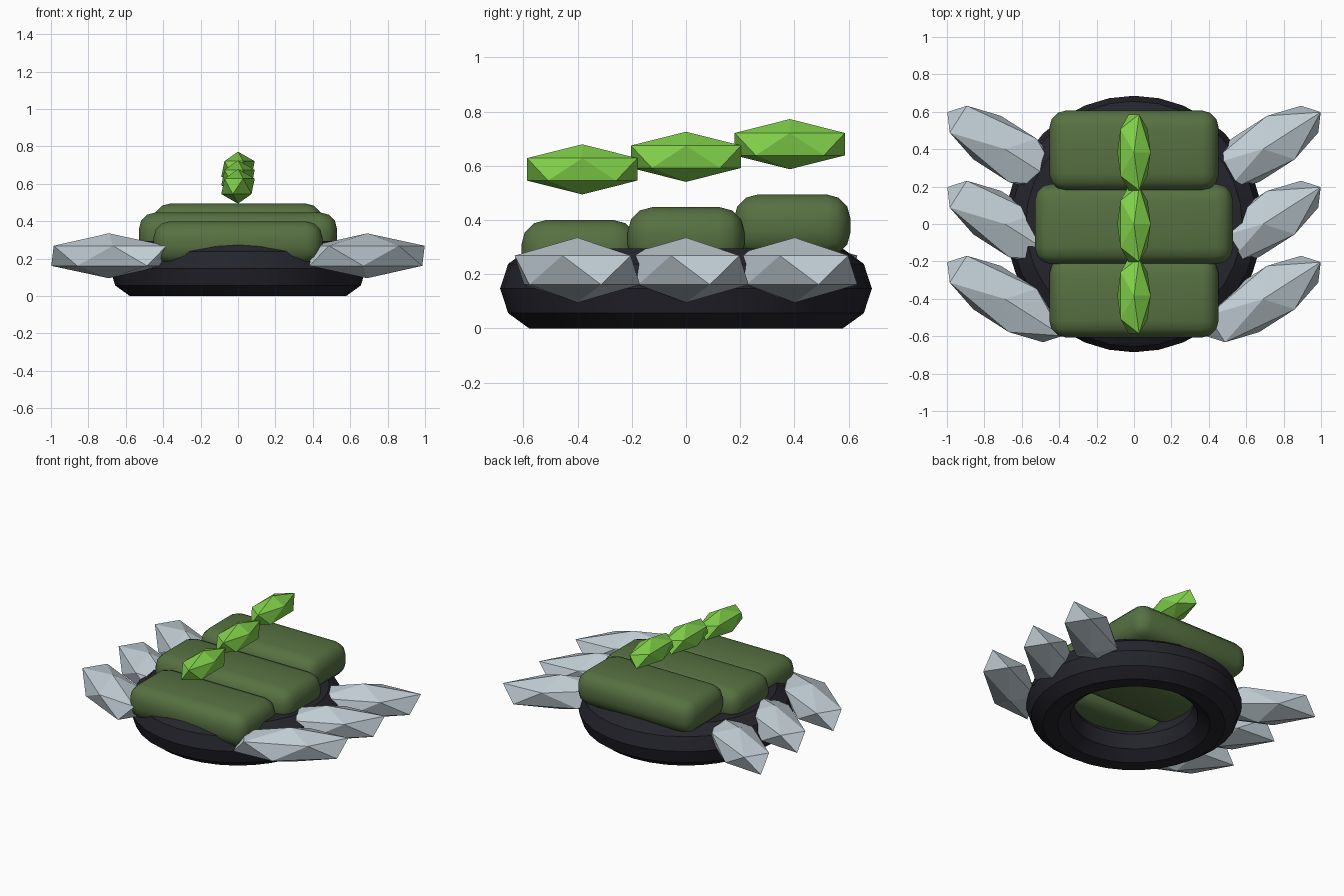
import bpy
import math

cube = bpy.data.objects.get("Cube")
if cube:
    bpy.data.objects.remove(cube, do_unlink=True)


def material(name, color):
    mat = bpy.data.materials.new(name)
    mat.use_nodes = True
    mat.diffuse_color = (*color, 1)
    mat.node_tree.nodes["Principled BSDF"].inputs["Base Color"].default_value = (*color, 1)
    return mat


rubber = material("dark rubber", (0.018, 0.018, 0.026))
moss = material("moss green", (0.095, 0.165, 0.055))
steel = material("pale steel", (0.53, 0.61, 0.66))
lime = material("bright lime", (0.22, 0.64, 0.07))


def finish(name, mat):
    obj = bpy.context.object
    obj.name = name
    obj.data.materials.append(mat)
    return obj


def crystal(name, location, scale, mat, turn=0):
    """Stretched, flat-faced icosahedron."""
    bpy.ops.mesh.primitive_ico_sphere_add(subdivisions=1, radius=1, location=location,
                                          rotation=(0, 0, turn))
    obj = finish(name, mat)
    obj.scale = scale


def pad(name, location, size):
    """Box with softly rounded edges."""
    bpy.ops.mesh.primitive_cube_add(size=1, location=location)
    obj = finish(name, moss)
    obj.scale = size
    bpy.ops.object.transform_apply(location=False, rotation=False, scale=True)
    bevel = obj.modifiers.new("rounded edges", "BEVEL")
    bevel.width = 0.09
    bevel.segments = 3
    bpy.ops.object.modifier_apply(modifier=bevel.name)
    bpy.ops.object.shade_smooth_by_angle(angle=math.radians(40))


# Base ring with a ten-sided section
bpy.ops.mesh.primitive_torus_add(major_radius=0.531, minor_radius=0.1546,
                                 major_segments=32, minor_segments=10,
                                 location=(0, 0, 0.147))
finish("base_ring", rubber)
bpy.ops.object.shade_smooth_by_angle(angle=math.radians(30))

# Three rows rising to the back: a pad, a crest crystal and two side crystals
for row, label in zip((-1, 0, 1), ("front", "middle", "back")):
    width = 1.06 if row == 0 else 0.905
    pad(label + "_pad", (0, row * 0.392, 0.332 + row * 0.0475), (width, 0.43, 0.23))
    crystal(label + "_crest_crystal", (0, row * 0.383, 0.633 + row * 0.0465),
            (0.1, 0.239, 0.0925), lime)
    for side, side_name in ((1, "left"), (-1, "right")):
        crystal(label + "_" + side_name + "_spike", (side * 0.69, row * 0.401, 0.215),
                (0.409, 0.162, 0.12), steel, side * math.radians(32.6))
